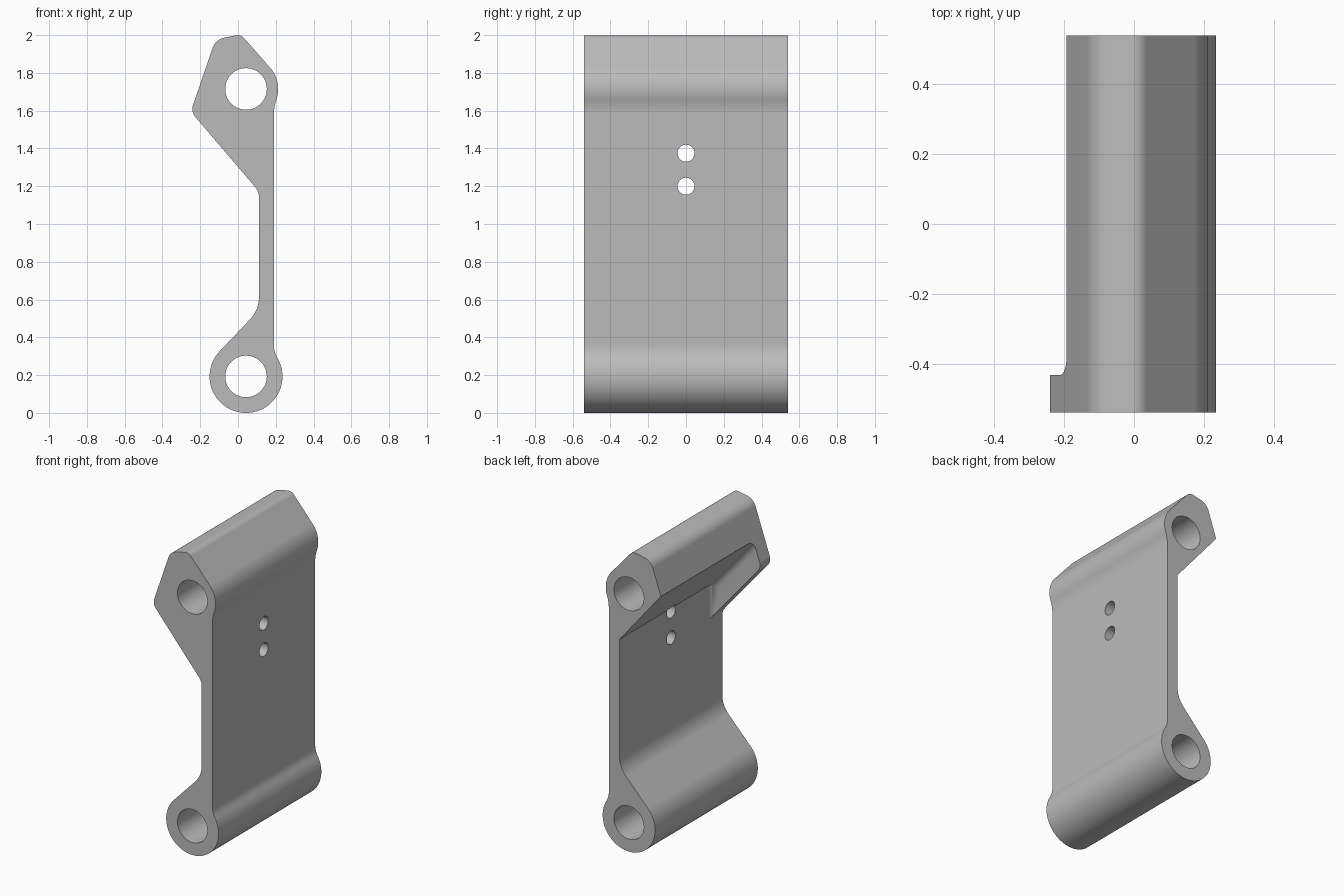
import bpy, bmesh
from math import atan2, cos, sin, radians, tan
from mathutils import Matrix, Vector

cube = bpy.data.objects.get("Cube")
if cube:
    bpy.data.objects.remove(cube, do_unlink=True)

HALF_DEPTH = 0.54
PIN_X, LOW_Z, HIGH_Z = 0.0425, 0.193, 1.715
WEB_BACK, WEB_FRONT = 0.111, 0.19


def arc(cx, cz, r, start, end, steps):
    """Sharp points along a circle, in degrees."""
    angles = [radians(start + (end - start) * i / steps) for i in range(steps + 1)]
    return [(cx + r * cos(a), cz + r * sin(a), 0) for a in angles]


def rounded(points, steps=8):
    """Replace each corner (x, z, radius) by a tangent arc."""
    out = []
    for i, (x, z, r) in enumerate(points):
        p = Vector((x, z))
        if r == 0:
            out.append(p)
            continue
        a = (Vector(points[i - 1][:2]) - p).normalized()
        b = (Vector(points[(i + 1) % len(points)][:2]) - p).normalized()
        half = a.angle(b) / 2
        centre = p + (a + b).normalized() * (r / sin(half))
        u = p + a * (r / tan(half)) - centre
        v = p + b * (r / tan(half)) - centre
        sweep = atan2(u.x * v.y - u.y * v.x, u.dot(v))
        first = atan2(u.y, u.x)
        for k in range(steps + 1):
            t = first + sweep * k / steps
            out.append(centre + Vector((r * cos(t), r * sin(t))))
    return out


def add_object(name, bm):
    bmesh.ops.recalc_face_normals(bm, faces=bm.faces[:])
    mesh = bpy.data.meshes.new(name)
    bm.to_mesh(mesh)
    bm.free()
    obj = bpy.data.objects.new(name, mesh)
    bpy.context.scene.collection.objects.link(obj)
    return obj


def prism(name, outline, y0, y1, edge_radius=0):
    """Closed x-z outline swept along y, optionally rounding the y0 rim."""
    bm = bmesh.new()
    front = [bm.verts.new((p.x, y0, p.y)) for p in outline]
    back = [bm.verts.new((p.x, y1, p.y)) for p in outline]
    cap = bm.faces.new(front)
    bm.faces.new(back[::-1])
    for i in range(len(front)):
        bm.faces.new((front[i], front[i - 1], back[i - 1], back[i]))
    if edge_radius:
        bmesh.ops.recalc_face_normals(bm, faces=bm.faces[:])
        bmesh.ops.bevel(bm, geom=list(cap.edges), offset=edge_radius,
                        segments=8, profile=0.5, affect='EDGES')
    return add_object(name, bm)


def rod(name, radius, centre, axis, sides):
    """Long closed cylinder turned about the given axis by a right angle."""
    bm = bmesh.new()
    matrix = Matrix.Translation(centre) @ Matrix.Rotation(radians(90), 4, axis)
    bmesh.ops.create_cone(bm, cap_ends=True, segments=sides, radius1=radius,
                          radius2=radius, depth=2, matrix=matrix)
    return add_object(name, bm)


def cut(target, cutter):
    mod = target.modifiers.new("cut", 'BOOLEAN')
    mod.operation, mod.solver, mod.object = 'DIFFERENCE', 'EXACT', cutter
    bpy.context.view_layer.update()
    with bpy.context.temp_override(object=target, active_object=target):
        bpy.ops.object.modifier_apply(modifier=mod.name)
    bpy.data.objects.remove(cutter, do_unlink=True)


# Bracket side profile, clockwise from the lower barrel
profile = arc(PIN_X, LOW_Z, 0.193, 30, -224, 56)
profile += [(WEB_BACK, 0.545, 0.17), (WEB_BACK, 1.172, 0.085),
            (-0.25, 1.595, 0.065), (-0.119, 1.977, 0.08), (0.015, 2.004, 0.05)]
profile += arc(PIN_X, HIGH_Z, 0.17, 40, -18, 14)
profile += [(WEB_FRONT, 1.619, 0.25), (WEB_FRONT, 0.326, 0.13)]
bracket = prism("hinge_bracket", rounded(profile), -HALF_DEPTH, HALF_DEPTH)

# Pocket under the head, leaving a filleted gusset at the front end
pocket = [(WEB_BACK - 0.001, 1.0, 0), (-0.6, 1.0, 0), (-0.6, 2.25, 0),
          (WEB_BACK - 0.001, 1.395, 0)]
cut(bracket, prism("pocket_cutter", rounded(pocket), -0.433, 0.8, 0.05))

# Pin bores along the depth
for z in (LOW_Z, HIGH_Z):
    cut(bracket, rod("bore_cutter", 0.11, (PIN_X, 0, z), 'X', 64))

# Screw holes through the web
for z in (1.2, 1.375):
    cut(bracket, rod("screw_cutter", 0.045, (0, 0, z), 'Y', 40))

# Finish
grey = bpy.data.materials.new("machined_grey")
grey.use_nodes = True
colour = (0.5, 0.5, 0.5, 1)
grey.diffuse_color = colour
grey.node_tree.nodes["Principled BSDF"].inputs["Base Color"].default_value = colour
bracket.data.materials.clear()
bracket.data.materials.append(grey)

bpy.ops.object.select_all(action='DESELECT')
bracket.select_set(True)
bpy.context.view_layer.objects.active = bracket
bpy.ops.object.shade_smooth_by_angle(angle=radians(25))
weighted = bracket.modifiers.new("flat_normals", 'WEIGHTED_NORMAL')
weighted.keep_sharp = True
